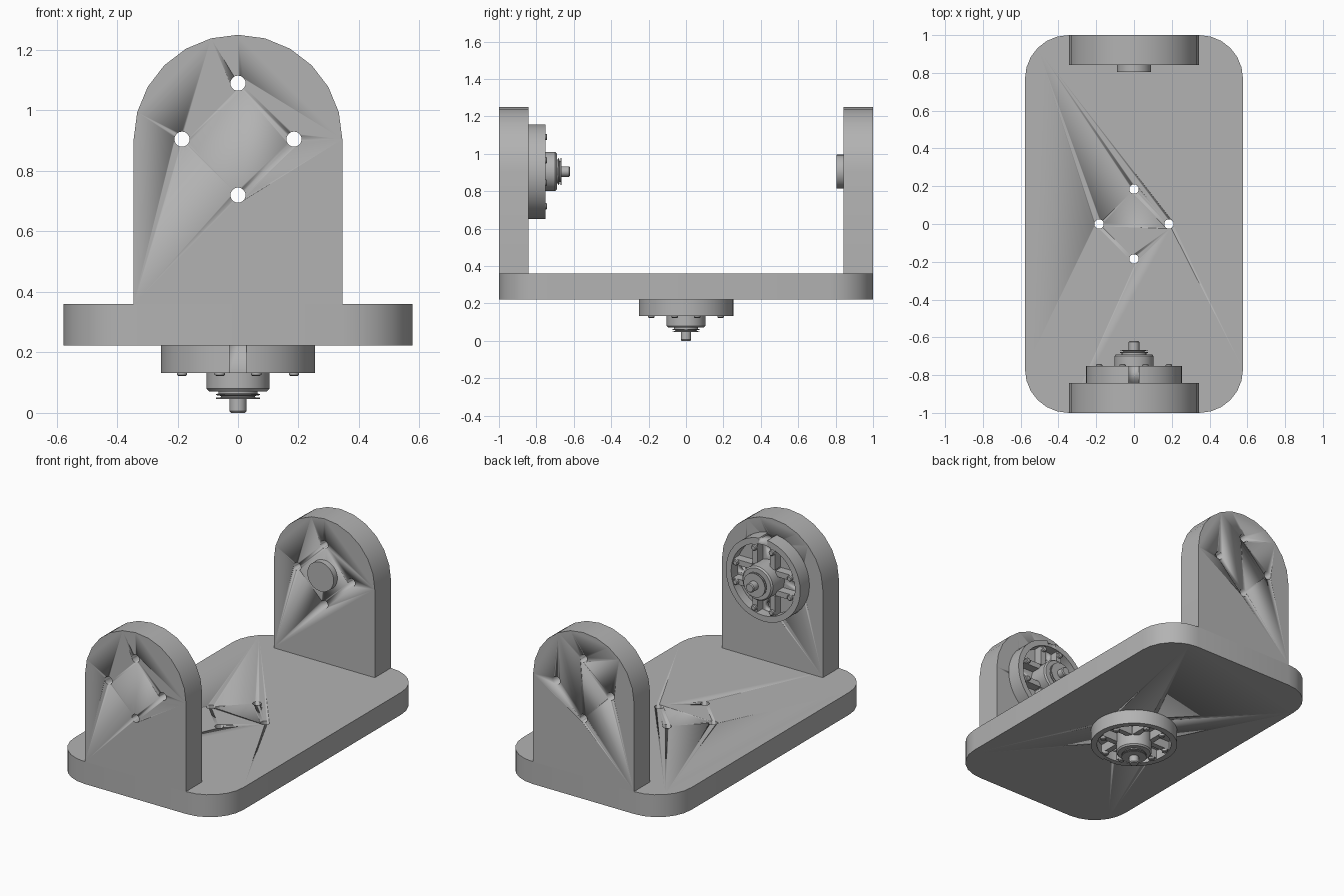
import bpy, bmesh, math
from mathutils import Matrix, Vector

cube = bpy.data.objects.get("Cube")
if cube:
    bpy.data.objects.remove(cube, do_unlink=True)

grey = bpy.data.materials.new("plain grey")
grey.use_nodes = True
grey.diffuse_color = (0.45, 0.45, 0.45, 1)
grey.node_tree.nodes["Principled BSDF"].inputs["Base Color"].default_value = grey.diffuse_color

AXIS_Z = 0.905      # height of the pivot axis
HOLE_R = 0.185      # bolt circle radius
UPRIGHT = Matrix.Rotation(math.pi / 2, 4, 'X')     # local z -> -y, local y -> z
AXES = [(HOLE_R, 0), (-HOLE_R, 0), (0, HOLE_R), (0, -HOLE_R)]


def finish(name, bm, matrix=Matrix(), smooth=30):
    bmesh.ops.recalc_face_normals(bm, faces=bm.faces)
    bm.transform(matrix)
    mesh = bpy.data.meshes.new(name)
    bm.to_mesh(mesh)
    bm.free()
    mesh.materials.append(grey)
    ob = bpy.data.objects.new(name, mesh)
    bpy.context.collection.objects.link(ob)
    select(ob)
    bpy.ops.object.shade_smooth_by_angle(angle=math.radians(smooth))
    return ob


def select(ob):
    bpy.ops.object.select_all(action='DESELECT')
    ob.select_set(True)
    bpy.context.view_layer.objects.active = ob


def extrude(name, outline, height, matrix):
    bm = bmesh.new()
    face = bm.faces.new([bm.verts.new((x, y, 0)) for x, y in outline])
    out = bmesh.ops.extrude_face_region(bm, geom=[face])
    top = [v for v in out["geom"] if isinstance(v, bmesh.types.BMVert)]
    bmesh.ops.translate(bm, verts=top, vec=(0, 0, height))
    return finish(name, bm, matrix)


def arc(cx, cy, r, start, end, steps):
    angles = [math.radians(start + (end - start) * i / steps) for i in range(steps + 1)]
    return [(cx + r * math.cos(a), cy + r * math.sin(a)) for a in angles]


def add_cylinder(bm, r, low, high, x=0, y=0, top=None, sides=24):
    place = Matrix.Translation((x, y, (low + high) / 2))
    bmesh.ops.create_cone(bm, cap_ends=True, segments=sides, radius1=r,
                          radius2=r if top is None else top, depth=high - low, matrix=place)


def add_box(bm, size, centre):
    place = Matrix.Translation(centre) @ Matrix.Diagonal((*size, 1))
    bmesh.ops.create_cube(bm, size=1, matrix=place)


def cut(ob, bm, matrix):
    cutter = finish("cutter", bm, matrix)
    cutter.hide_render = True
    mod = ob.modifiers.new("cut", 'BOOLEAN')
    mod.operation, mod.solver, mod.object = 'DIFFERENCE', 'EXACT', cutter
    select(ob)
    bpy.ops.object.modifier_apply(modifier=mod.name)
    bpy.data.objects.remove(cutter, do_unlink=True)


def cut_bolt_holes(ob, matrix):
    bm = bmesh.new()
    for x, y in AXES:
        add_cylinder(bm, 0.025, -0.3, 0.3, x, y)
    cut(ob, bm, matrix)


# Base plate with rounded corners
R, W, L = 0.23, 0.577, 1.0
outline = []
for i, (sx, sy) in enumerate([(1, 1), (-1, 1), (-1, -1), (1, -1)]):
    outline += arc(sx * (W - R), sy * (L - R), R, 90 * i, 90 * i + 90, 6)
plate = extrude("base_plate", outline, 0.138, Matrix.Translation((0, 0, 0.222)))
cut_bolt_holes(plate, Matrix.Translation((0, 0, 0.25)))

# Round-topped uprights
shape = [(-0.345, 0.36), (0.345, 0.36)] + arc(0, AXIS_Z, 0.345, 0, 180, 12)
for name, y in [("front_arm", -0.842), ("back_arm", 1.0)]:
    arm = extrude(name, shape, 0.158, Matrix.Translation((0, y, 0)) @ UPRIGHT)
    cut_bolt_holes(arm, Matrix.Translation((0, y, AXIS_Z)) @ UPRIGHT)

# Pivot disc on the back arm
bm = bmesh.new()
add_cylinder(bm, 0.09, 0, 0.037, sides=32)
finish("pivot_disc", bm, Matrix.Translation((0, 0.842, AXIS_Z)) @ UPRIGHT)

# Motor cross-section (radius, height): open can, hub, grooved collar, shaft
MOTOR = [(0, 0), (0.254, 0), (0.254, 0.09), (0.218, 0.09), (0.218, 0.03),
         (0.104, 0.03), (0.104, 0.142), (0.096, 0.151), (0.065, 0.151),
         (0.065, 0.158), (0.073, 0.16), (0.073, 0.163), (0.056, 0.166),
         (0.056, 0.17), (0.073, 0.172), (0.073, 0.176), (0.028, 0.176),
         (0.028, 0.216), (0.023, 0.222), (0, 0.222)]


def motor(prefix, matrix):
    bm = bmesh.new()
    verts = [bm.verts.new((r, 0, z)) for r, z in MOTOR]
    edges = [bm.edges.new(pair) for pair in zip(verts, verts[1:])]
    bmesh.ops.spin(bm, geom=verts + edges, cent=(0, 0, 0), axis=(0, 0, 1),
                   angle=math.tau, steps=48)
    bmesh.ops.remove_doubles(bm, verts=bm.verts, dist=0.0005)
    body = finish(prefix + "_motor_body", bm, matrix)
    cut_bolt_holes(body, matrix)
    # Cable notch in the rim
    bm = bmesh.new()
    add_box(bm, (0.055, 0.03, 0.2), (0, -0.257, 0.06))
    cut(body, bm, matrix)
    # Paired ribs either side of each bolt hole, with small round bosses
    ribs, bosses = bmesh.new(), bmesh.new()
    for quarter in range(4):
        turn = Matrix.Rotation(quarter * math.pi / 2, 4, 'Z')
        for side in (-0.06, 0.06):
            size = (0.13, 0.034, 0.055) if quarter % 2 == 0 else (0.034, 0.13, 0.055)
            add_box(ribs, size, turn @ Vector((0.145, side, 0.0565)))
            p = turn @ Vector((HOLE_R, side, 0))
            add_cylinder(bosses, 0.017, 0.08, 0.096, p.x, p.y, sides=16)
            add_cylinder(bosses, 0.017, 0.096, 0.1, p.x, p.y, top=0.012, sides=16)
    finish(prefix + "_motor_ribs", ribs, matrix)
    finish(prefix + "_motor_bosses", bosses, matrix)


# One motor inside the front arm, one under the plate
motor("front", Matrix.Translation((0, -0.842, AXIS_Z)) @ Matrix.Rotation(-math.pi / 2, 4, 'X'))
motor("lower", Matrix.Translation((0, 0, 0.222)) @ Matrix.Rotation(math.pi, 4, 'Y'))
